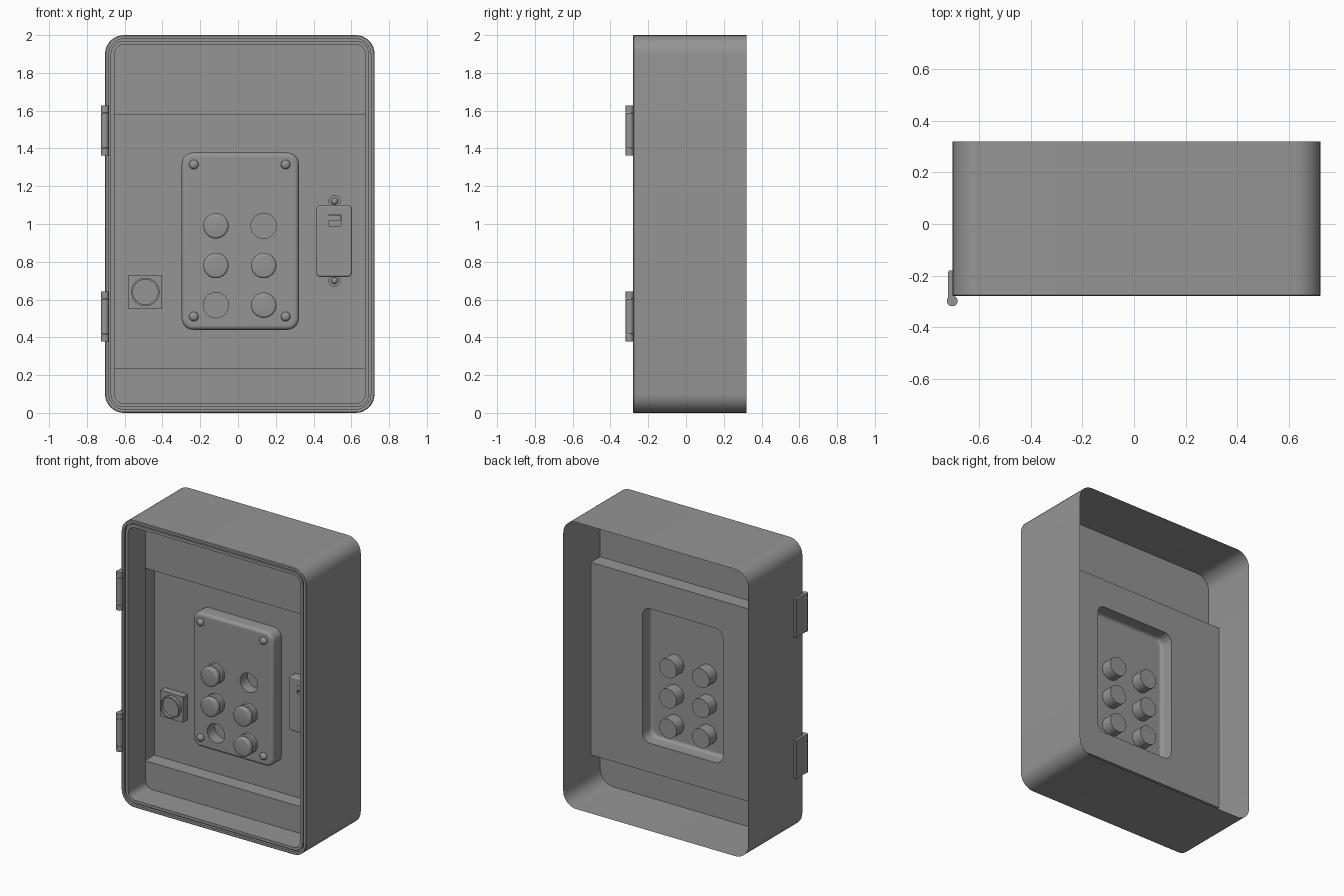
import bpy, bmesh
from math import sin, cos, pi
from mathutils import Vector

if "Cube" in bpy.data.objects:
    bpy.data.objects.remove(bpy.data.objects["Cube"])

GREY = bpy.data.materials.new("dark_grey")
GREY.diffuse_color = (.3, .3, .3, 1)
GREY.use_nodes = True
GREY.node_tree.nodes["Principled BSDF"].inputs["Base Color"].default_value = GREY.diffuse_color


def finish(name, bm):
    bmesh.ops.remove_doubles(bm, verts=bm.verts, dist=1e-5)
    bmesh.ops.recalc_face_normals(bm, faces=bm.faces)
    me = bpy.data.meshes.new(name)
    bm.to_mesh(me)
    bm.free()
    me.materials.append(GREY)
    ob = bpy.data.objects.new(name, me)
    bpy.context.collection.objects.link(ob)
    bpy.ops.object.select_all(action='DESELECT')
    ob.select_set(True)
    bpy.context.view_layer.objects.active = ob
    bpy.ops.object.shade_smooth_by_angle(angle=0.6)
    return ob


def rrect(x0, x1, z0, z1, r, y, off=0, n=8):
    """Rounded rectangle loop facing the front, inset by off."""
    x0, x1, z0, z1, r = x0 + off, x1 - off, z0 + off, z1 - off, max(r - off, .002)
    pts = []
    for k, (cx, cz) in enumerate([(x1 - r, z1 - r), (x0 + r, z1 - r),
                                  (x0 + r, z0 + r), (x1 - r, z0 + r)]):
        for i in range(n + 1):
            a = pi / 2 * (k + i / n)
            pts.append(Vector((cx + r * cos(a), y, cz + r * sin(a))))
    return pts


def circle(x, z, r, y, n=32):
    return [Vector((x + r * cos(2 * pi * i / n), y, z + r * sin(2 * pi * i / n))) for i in range(n)]


def skin(bm, loops, cap_start=False, cap_end=False):
    rings = [[bm.verts.new(p) for p in lp] for lp in loops]
    n = len(rings[0])
    for a, b in zip(rings, rings[1:]):
        for i in range(n):
            j = (i + 1) % n
            bm.faces.new((a[i], a[j], b[j], b[i]))
    if cap_start:
        bm.faces.new(rings[0])
    if cap_end:
        bm.faces.new(rings[-1])


def sheet(bm, loops):
    """Flat sheet: first loop is the outline, the others are holes."""
    edges = []
    for lp in loops:
        vs = [bm.verts.new(p) for p in lp]
        edges += [bm.edges.new((vs[i], vs[(i + 1) % len(vs)])) for i in range(len(vs))]
    bmesh.ops.triangle_fill(bm, use_beauty=True, edges=edges, normal=(0, -1, 0))


def turned(name, x, z, prof, cap=True):
    bm = bmesh.new()
    skin(bm, [circle(x, z, r, y) for r, y in prof], cap_end=cap)
    return finish(name, bm)


def quad(bm, *pts):
    bm.faces.new([bm.verts.new(p) for p in pts])


def block(name, rect, r, prof, cap=True):
    bm = bmesh.new()
    skin(bm, [rrect(*rect, r, y, o) for o, y in prof], cap_end=cap)
    return finish(name, bm)


def rounded(y, d, n=4):
    """Quarter-round edge profile of size d ending at depth y."""
    return [(d * (1 - cos(t)), y + d * (1 - sin(t))) for t in (pi / 2 * i / n for i in range(n + 1))]


BOX = (-.704, .723, 0, 2)
MID, FRONT = .02, -.083          # recessed panel and forward panel depths
Z0, Z1 = .237, 1.58

# Enclosure wall, grooved front rim and inner lining
block("enclosure", BOX, .1, [(0, .32), (0, -.276), (.004, -.28), (.02, -.28), (.02, -.262),
                             (.03, -.262), (.03, -.276), (.05, -.276), (.05, FRONT)], cap=False)

# Inner panel: forward top and bottom bands, recessed middle
PLATE = (-.298, .322, .44, 1.378)
XL, XR = BOX[0] + .003, BOX[1] - .003
bm = bmesh.new()
for z, s in ((Z0, 1), (Z1, -1)):
    b2 = bmesh.new()
    b2.faces.new([b2.verts.new(p) for p in rrect(*BOX, .1, FRONT, .003)])
    bmesh.ops.bisect_plane(b2, geom=b2.verts[:] + b2.edges[:] + b2.faces[:],
                           plane_co=(0, 0, z), plane_no=(0, 0, s), clear_outer=True)
    finish("panel_band", b2)
    quad(bm, (XL, FRONT, z), (XR, FRONT, z), (XR, MID, z), (XL, MID, z))
for x in (-.66, .68):
    quad(bm, (x, FRONT, Z0), (x, MID, Z0), (x, MID, Z1), (x, FRONT, Z1))
outline = [Vector(p) for p in ((XL, MID, Z0), (XR, MID, Z0), (XR, MID, Z1), (XL, MID, Z1))]
sheet(bm, [outline, rrect(*PLATE, .06, MID)])
finish("inner_panel", bm)

# Raised control plate with six openings
holes = [(x, z) for x in (-.117, .136) for z in (.57, .78, .99)]
PF = -.075
bm = bmesh.new()
skin(bm, [rrect(*PLATE, .06, y, o) for o, y in [(0, MID)] + rounded(PF, .022) + [(.024, PF)]])
sheet(bm, [rrect(*PLATE, .06, PF, .024)] + [circle(x, z, .067, PF) for x, z in holes])
finish("control_plate", bm)

# Sockets behind the plate and push buttons in four of them
for x, z in holes:
    turned("socket", x, z, [(.067, PF), (.067, .005)])
    if (x, z) not in ((-.117, .57), (.136, .99)):
        turned("button", x, z, [(.067, PF), (.067, -.1), (.055, -.104), (.055, -.12), (.067, -.124),
                                (.067, -.145), (.0655, -.151), (.061, -.1555), (.055, -.157)])


def screw(x, z, y, r=.025):
    turned("screw", x, z, [(r, y)] + [(r * cos(a), y - .006 - .018 * sin(a))
                                      for a in (pi / 2 * i / 7 for i in range(7))])


for x in (-.234, .252):
    for z in (.51, 1.315):
        screw(x, z, PF)

# Square switch base with a raised ring
block("switch_base", (-.582, -.402, .55, .73), .004, [(0, MID), (0, -.03)])
turned("switch_ring", -.49, .64, [(.075, -.03), (.075, -.055), (.066, -.055), (.066, -.033)])

# Latch housing with a window, mounting ears and screws
LATCH = (.415, .603, .72, 1.10)
WIN = (.478, .545, .99, 1.05)
LF = -.035
bm = bmesh.new()
skin(bm, [rrect(*LATCH, .022, y, o) for o, y in [(0, MID)] + rounded(LF, .01) + [(.012, LF)]])
sheet(bm, [rrect(*LATCH, .022, LF, .012), rrect(*WIN, .002, LF)])
skin(bm, [rrect(*WIN, .002, y) for y in (LF, -.005)], cap_end=True)
finish("latch_housing", bm)
block("latch_tab", (.48, .543, 1.015, 1.048), .002, [(0, -.005), (0, LF + .002)])
for z in (.70, 1.12):
    turned("latch_ear", .511, z, [(.032, MID), (.032, .005)])
    screw(.511, z, .005, .018)

# Hinges on the left edge: leaf plus knuckle
for zc in (.51, 1.495):
    bm = bmesh.new()
    for a, b in ((-.133, -.095), (-.093, .093), (.095, .133)):
        skin(bm, [[(-.705 + .021 * cos(t * pi / 10), -.298 + .021 * sin(t * pi / 10), zc + h)
                   for t in range(20)] for h in (a, b)], True, True)
    skin(bm, [[(-.721, -.29, zc + h), (-.702, -.29, zc + h), (-.702, -.18, zc + h),
               (-.716, -.18, zc + h), (-.721, -.186, zc + h)] for h in (-.133, .133)], True, True)
    finish("hinge", bm)
